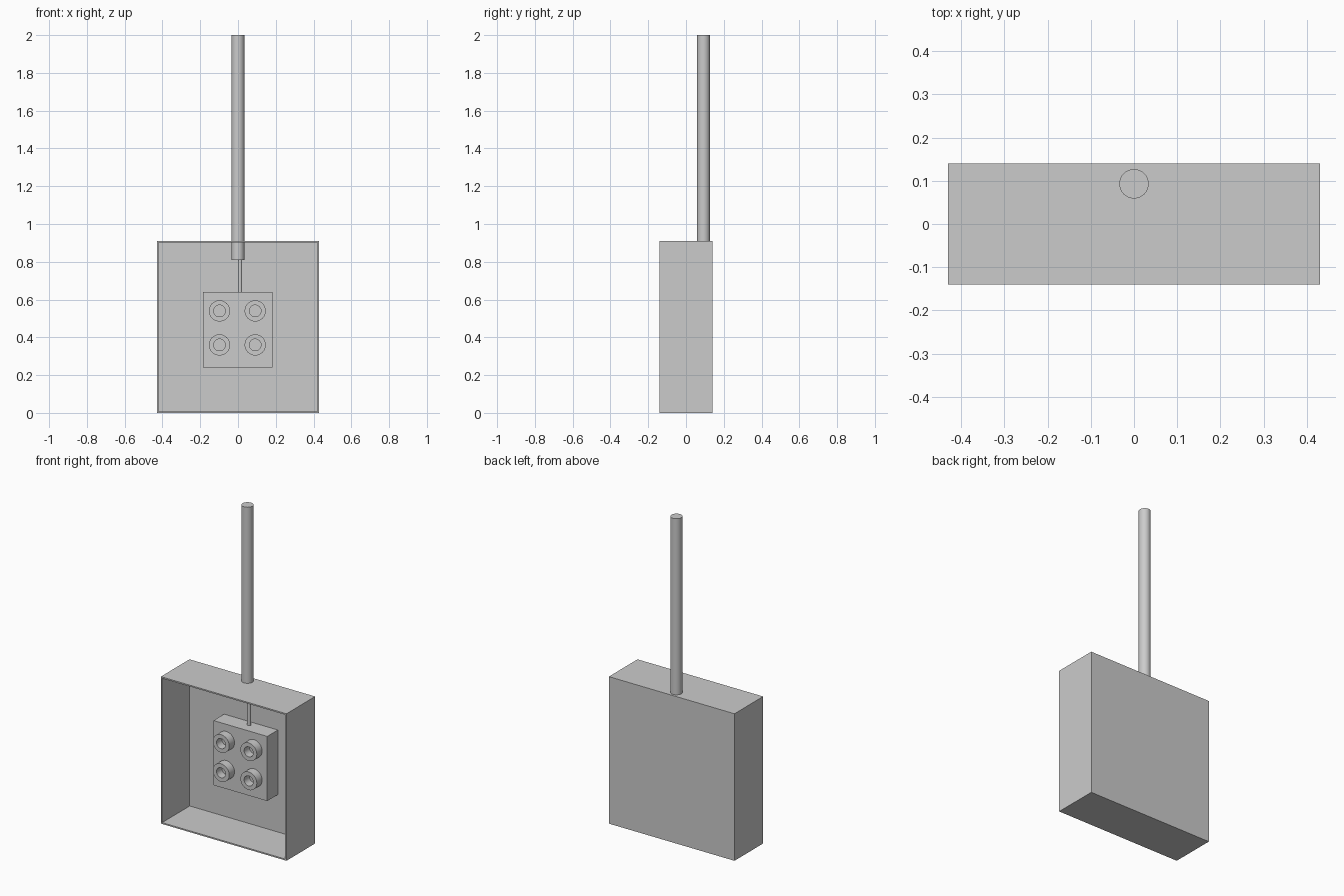
import bpy, bmesh, math

if "Cube" in bpy.data.objects:
    bpy.data.objects.remove(bpy.data.objects["Cube"])


def finish(bm, name, smooth=False):
    bmesh.ops.recalc_face_normals(bm, faces=bm.faces)
    me = bpy.data.meshes.new(name)
    bm.to_mesh(me)
    bm.free()
    ob = bpy.data.objects.new(name, me)
    bpy.context.collection.objects.link(ob)
    if smooth:
        bpy.ops.object.select_all(action='DESELECT')
        ob.select_set(True)
        bpy.context.view_layer.objects.active = ob
        bpy.ops.object.shade_smooth_by_angle(angle=math.radians(35))
    return ob


def box(bm, x0, x1, y0, y1, z0, z1):
    vs = bmesh.ops.create_cube(bm, size=1)['verts']
    for v in vs:
        v.co.x = x1 if v.co.x > 0 else x0
        v.co.y = y1 if v.co.y > 0 else y0
        v.co.z = z1 if v.co.z > 0 else z0


def rod(name, x, y, z0, z1, r, n=32):
    bm = bmesh.new()
    bmesh.ops.create_cone(bm, cap_ends=True, segments=n, radius1=r, radius2=r, depth=z1 - z0)
    bmesh.ops.translate(bm, verts=bm.verts, vec=(x, y, (z0 + z1) / 2))
    return finish(bm, name, True)


def ring(name, x, z, y0, y1, ro, ri, n=32):
    # Tube along y: a rectangular section swept around the axis
    bm = bmesh.new()
    loops = []
    for r, y in ((ro, y1), (ro, y0), (ri, y0), (ri, y1)):
        loops.append([bm.verts.new((x + r * math.cos(2 * math.pi * i / n), y,
                                    z + r * math.sin(2 * math.pi * i / n))) for i in range(n)])
    for k in range(4):
        a, b = loops[k], loops[(k + 1) % 4]
        for i in range(n):
            j = (i + 1) % n
            bm.faces.new((a[i], a[j], b[j], b[i]))
    return finish(bm, name, True)


# Open-fronted enclosure: inset the front face and push it back
bm = bmesh.new()
box(bm, -0.43, 0.43, -0.14, 0.14, 0, 0.91)
front = min(bm.faces, key=lambda f: f.calc_center_median().y)
bmesh.ops.inset_region(bm, faces=[front], thickness=0.012)
inner = bmesh.ops.extrude_discrete_faces(bm, faces=[front])['faces'][0]
for v in inner.verts:
    v.co.y = 0.13
finish(bm, "enclosure")

# Conduit entering through the top, and the wire leading to the fuse block
rod("conduit", 0, 0.093, 0.81, 2.0, 0.034)
rod("wire", 0.011, 0.093, 0.63, 0.82, 0.011, 16)

# Fuse block against the back wall
bm = bmesh.new()
box(bm, -0.186, 0.182, 0.026, 0.131, 0.24, 0.64)
finish(bm, "fuse_block")

# Four fuse sockets
for i, x in enumerate((-0.098, 0.091)):
    for j, z in enumerate((0.36, 0.54)):
        ring(f"fuse_socket_{i}{j}", x, z, -0.026, 0.028, 0.056, 0.031)
